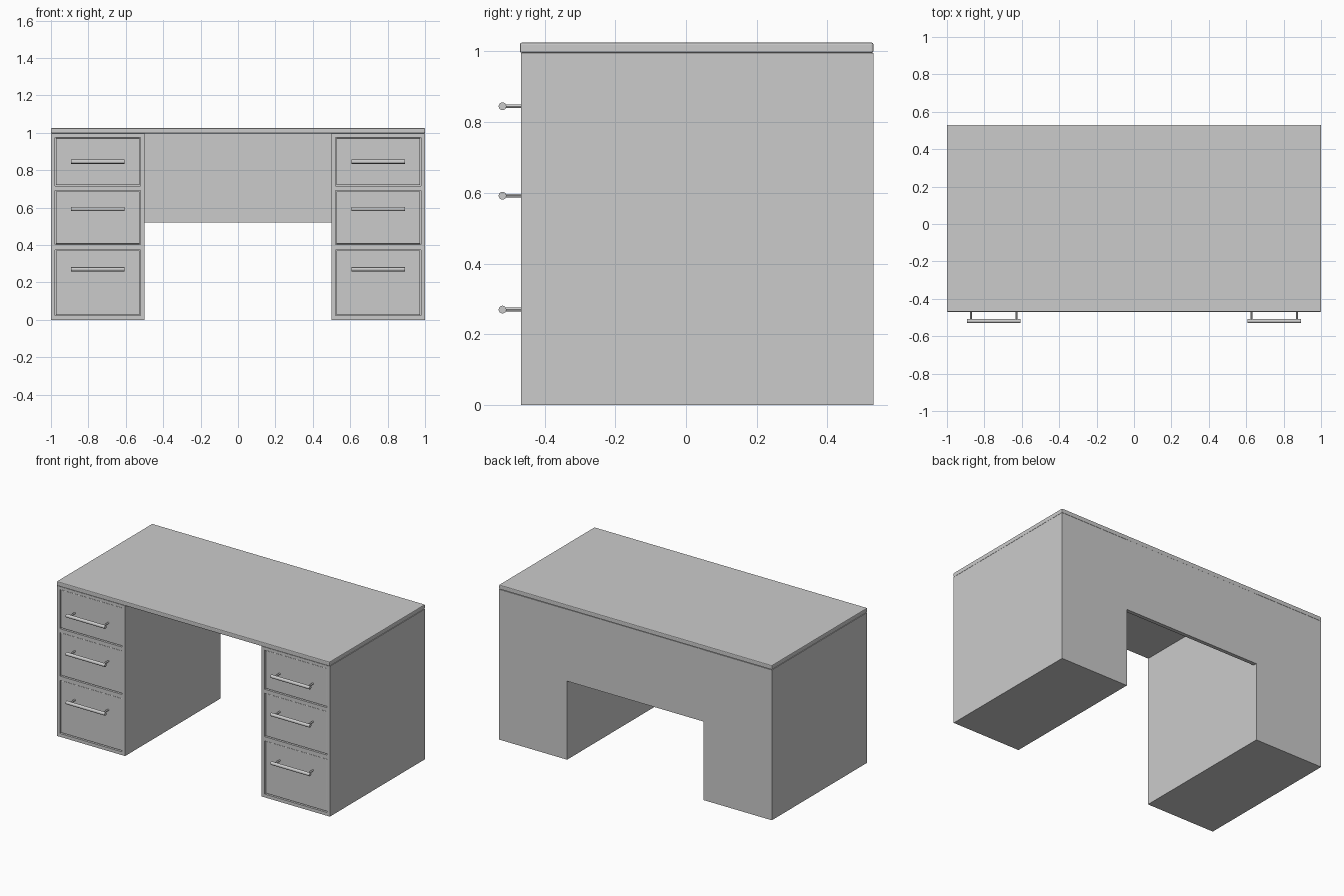
import bpy, bmesh
from mathutils import Matrix, Vector

if "Cube" in bpy.data.objects:
    bpy.data.objects.remove(bpy.data.objects["Cube"])

FRONT, BACK = -0.467, 0.53
XS = [-1.0, -0.978, -0.522, -0.5]
ZS = [0.0, 0.022, 0.374, 0.402, 0.69, 0.716, 0.975, 0.995]
HANDLE_Z = [0.27, 0.592, 0.845]


def finish(name, bm, bevel=0.0, smooth=False):
    bmesh.ops.recalc_face_normals(bm, faces=bm.faces)
    mesh = bpy.data.meshes.new(name)
    bm.to_mesh(mesh)
    bm.free()
    ob = bpy.data.objects.new(name, mesh)
    bpy.context.collection.objects.link(ob)
    if bevel:
        m = ob.modifiers.new("edge_round", 'BEVEL')
        m.width, m.segments = bevel, 2
    if smooth:
        bpy.context.view_layer.objects.active = ob
        ob.select_set(True)
        bpy.ops.object.shade_smooth_by_angle()
        ob.select_set(False)
    return ob


def box(name, lo, hi, bevel=0.0):
    bm = bmesh.new()
    lo, hi = Vector(lo), Vector(hi)
    size = hi - lo
    bmesh.ops.create_cube(bm, size=1, matrix=Matrix.Translation((lo + hi) / 2) @ Matrix.Diagonal((*size, 1)))
    return finish(name, bm, bevel)


def rod(bm, a, b, r, n=16):
    a, b = Vector(a), Vector(b)
    rot = (b - a).to_track_quat('Z', 'Y').to_matrix().to_4x4()
    bmesh.ops.create_cone(bm, cap_ends=True, segments=n, radius1=r, radius2=r,
                          depth=(b - a).length, matrix=Matrix.Translation((a + b) / 2) @ rot)


def cabinet(name, dx):
    # Front frame grid, pulled back into a solid, with drawer openings sunk in
    bm = bmesh.new()
    v = [[bm.verts.new((x + dx, FRONT, z)) for z in ZS] for x in XS]
    openings = []
    for i in range(len(XS) - 1):
        for j in range(len(ZS) - 1):
            f = bm.faces.new((v[i][j], v[i + 1][j], v[i + 1][j + 1], v[i][j + 1]))
            if i == 1 and j % 2 == 1:
                openings.append(f)
    rim = [e for e in bm.edges if e.is_boundary]
    ext = bmesh.ops.extrude_edge_only(bm, edges=rim)['geom']
    for q in ext:
        if isinstance(q, bmesh.types.BMVert):
            q.co.y = BACK
    bmesh.ops.contextual_create(bm, geom=[e for e in ext if isinstance(e, bmesh.types.BMEdge) and e.is_boundary])
    for f in bmesh.ops.extrude_discrete_faces(bm, faces=openings)['faces']:
        for q in f.verts:
            q.co.y += 0.025
    finish(name, bm)


for side, dx in (("left", 0.0), ("right", 1.5)):
    cabinet(side + "_cabinet", dx)
    for k, hz in enumerate(HANDLE_Z):
        # Drawer front set in its opening
        g = 0.004
        box(f"{side}_drawer_{k + 1}", (XS[1] + dx + g, FRONT + 0.006, ZS[2 * k + 1] + g),
            (XS[2] + dx - g, FRONT + 0.026, ZS[2 * k + 2] - g), 0.002)
        # Bar handle on two posts
        bm = bmesh.new()
        cx = -0.75 + dx
        rod(bm, (cx - 0.143, -0.519, hz), (cx + 0.143, -0.519, hz), 0.011)
        for s in (-1, 1):
            rod(bm, (cx + s * 0.122, -0.519, hz), (cx + s * 0.122, FRONT + 0.012, hz), 0.0055, 12)
        finish(f"{side}_handle_{k + 1}", bm, smooth=True)

# Desk top and back panel across the knee space
box("desk_top", (-1, -0.47, 0.996), (1, BACK, 1.025), 0.005)
box("back_panel", (-0.5, BACK - 0.025, 0.52), (0.5, BACK, 0.996))
